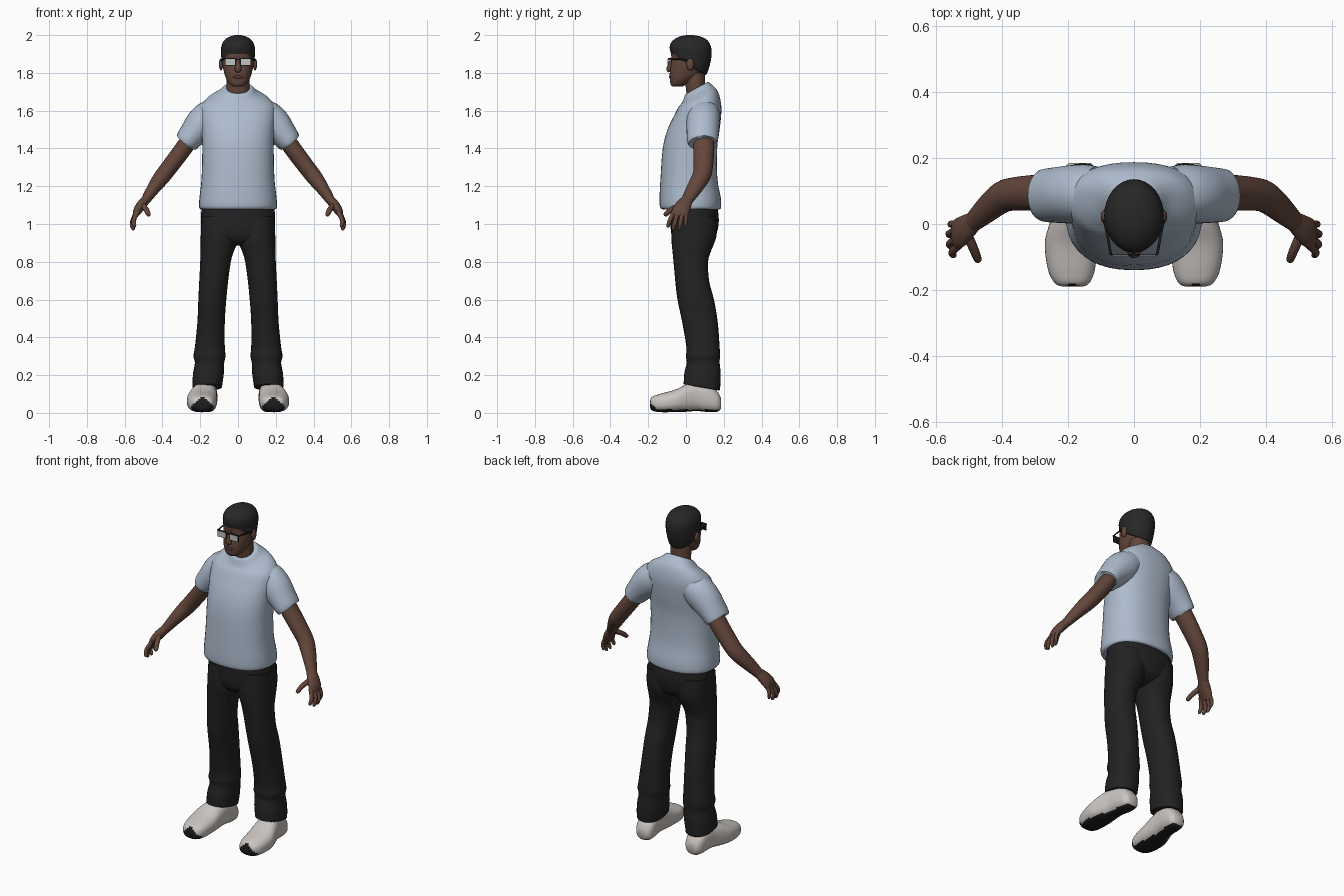
import bpy, bmesh, math
from mathutils import Vector

def material(name, rgb):
    m = bpy.data.materials.new(name)
    m.diffuse_color = (*rgb, 1)
    return m

SHIRT = material("pale blue cotton", (0.42, 0.50, 0.61))
SKIN = material("brown skin", (0.125, 0.062, 0.043))
LIP = material("dark lip", (0.10, 0.042, 0.034))
PANTS = material("charcoal trousers", (0.016, 0.016, 0.016))
HAIR = material("black hair", (0.02, 0.02, 0.02))
SHOE = material("off white shoe", (0.60, 0.56, 0.53))
SOLE = material("black rubber", (0.012, 0.012, 0.012))
LENS = material("pale lens", (0.55, 0.54, 0.54))


def finish(name, bm, mats, mirror=False):
    bmesh.ops.recalc_face_normals(bm, faces=bm.faces[:])
    me = bpy.data.meshes.new(name)
    bm.to_mesh(me)
    bm.free()
    for m in mats:
        me.materials.append(m)
    me.polygons.foreach_set("use_smooth", [True] * len(me.polygons))
    me.set_sharp_from_angle(angle=math.radians(50))
    ob = bpy.data.objects.new(name, me)
    bpy.context.collection.objects.link(ob)
    if mirror:
        ob.modifiers.new("Mirror", "MIRROR").use_mirror_merge = False
    return ob


def smooth_rows(rows, n=3):
    """Catmull-Rom interpolation of number rows."""
    out = []
    for i in range(len(rows) - 1):
        a, b, c, d = rows[max(i - 1, 0)], rows[i], rows[i + 1], rows[min(i + 2, len(rows) - 1)]
        for k in range(n):
            t = k / n
            out.append([0.5 * (2 * q + (r - p) * t + (2 * p - 5 * q + 4 * r - s) * t * t
                               + (3 * q - p - 3 * r + s) * t ** 3)
                        for p, q, r, s in zip(a, b, c, d)])
    return out + [list(rows[-1])]


def loft(name, rings, mat, mirror=False, e=2.0, seg=28, rule=None, mats=None):
    """Skin rings given as (centre, axis u, axis v) with a superellipse section."""
    bm = bmesh.new()
    loops = []
    for c, u, v in rings:
        loop = []
        for i in range(seg):
            a = 2 * math.pi * i / seg
            ca, sa = math.cos(a), math.sin(a)
            loop.append(bm.verts.new(c + u * math.copysign(abs(ca) ** (2 / e), ca)
                                     + v * math.copysign(abs(sa) ** (2 / e), sa)))
        loops.append(loop)
    for p, q in zip(loops, loops[1:]):
        for i in range(seg):
            j = (i + 1) % seg
            bm.faces.new((p[i], p[j], q[j], q[i]))
    bm.faces.new(loops[0])
    bm.faces.new(loops[-1])
    if rule:
        for f in bm.faces:
            f.material_index = rule(f.calc_center_median())
    return finish(name, bm, mats or [mat], mirror)


def stack(name, rows, mat, **kw):
    """Horizontal rings: z, x centre, x radius, y front, y back, tilt."""
    rings = []
    for z, cx, rx, yf, yb, tilt in smooth_rows(rows):
        ry = (yb - yf) / 2
        rings.append((Vector((cx, (yf + yb) / 2, z)), Vector((rx, 0, 0)), Vector((0, ry, ry * tilt))))
    return loft(name, rings, mat, **kw)


def tube(name, rows, mat, **kw):
    """Rings across a path: x, y, z, radius across, radius along y."""
    rows = smooth_rows(rows)
    pts = [Vector(r[:3]) for r in rows]
    rings = []
    for i, r in enumerate(rows):
        t = (pts[min(i + 1, len(pts) - 1)] - pts[max(i - 1, 0)]).normalized()
        u = t.cross(Vector((0, 1, 0))).normalized()
        rings.append((pts[i], u * r[3], u.cross(t) * r[4]))
    return loft(name, rings, mat, **kw)


def box(name, loc, size, mat, mirror=False):
    bm = bmesh.new()
    bmesh.ops.create_cube(bm, size=1)
    for v in bm.verts:
        v.co = Vector([c * s + l for c, s, l in zip(v.co, size, loc)])
    return finish(name, bm, [mat], mirror)


def ball(name, loc, size, mat, mirror=False):
    bm = bmesh.new()
    bmesh.ops.create_uvsphere(bm, u_segments=16, v_segments=10, radius=1)
    for v in bm.verts:
        v.co = Vector([c * s + l for c, s, l in zip(v.co, size, loc)])
    return finish(name, bm, [mat], mirror)


# Shirt body, from hem to tilted collar
stack("shirt_body", [
    (1.078, 0, .195, -.125, .178, 0), (1.09, 0, .206, -.138, .186, 0), (1.14, 0, .204, -.14, .184, 0),
    (1.24, 0, .193, -.135, .166, 0), (1.40, 0, .189, -.123, .165, 0), (1.50, 0, .193, -.098, .178, 0),
    (1.58, 0, .20, -.063, .187, .05), (1.63, 0, .193, -.04, .185, .1), (1.67, 0, .155, -.022, .17, .3),
    (1.695, 0, .105, -.014, .145, .45), (1.716, 0, .079, -.006, .119, .55),
    (1.72, 0, .068, .004, .108, .55)], SHIRT, e=2.3, seg=40)
tube("sleeves", [(.11, .095, 1.595, .075, .08), (.15, .093, 1.565, .09, .088), (.195, .09, 1.525, .088, .088),
                 (.24, .088, 1.475, .073, .084), (.272, .087, 1.435, .064, .08),
                 (.276, .087, 1.43, .056, .072)], SHIRT, mirror=True)

# Arms and hands
tube("arms", [(.25, .09, 1.46, .045, .052), (.285, .095, 1.405, .046, .055), (.375, .09, 1.285, .044, .05),
              (.41, .075, 1.24, .042, .047), (.45, .042, 1.185, .034, .041), (.49, .005, 1.125, .025, .031)],
     SKIN, mirror=True)
tube("palms", [(.483, .011, 1.135, .024, .029), (.515, -.015, 1.095, .026, .042),
               (.535, -.03, 1.065, .021, .046), (.545, -.037, 1.04, .012, .038)], SKIN, mirror=True, seg=20)
fingers = {
    "index_fingers": ((.53, -.063, 1.065), (.552, -.085, 1.02), (.548, -.095, .99), .0115),
    "middle_fingers": ((.54, -.045, 1.055), (.56, -.06, 1.005), (.555, -.068, .975), .0115),
    "ring_fingers": ((.542, -.02, 1.055), (.562, -.03, 1.005), (.555, -.034, .975), .011),
    "little_fingers": ((.538, 0, 1.065), (.557, 0, 1.02), (.553, -.003, .992), .010),
    "thumbs": ((.505, -.035, 1.10), (.485, -.08, 1.075), (.474, -.108, 1.05), .014),
}
for name, (a, b, c, r) in fingers.items():
    tip = Vector(c) + (Vector(c) - Vector(b)).normalized() * .009
    tube(name, [(*a, r * 1.1, r * 1.1), (*b, r, r), (*c, r * .85, r * .85), (*tip, r * .3, r * .3)],
         SKIN, mirror=True, seg=10)

# Trousers: hips and two legs
stack("trouser_hips", [(.885, 0, .05, -.02, .08, 0), (.91, 0, .13, -.06, .135, 0), (.95, 0, .185, -.078, .162, 0),
                       (1.02, 0, .195, -.082, .174, 0), (1.10, 0, .193, -.08, .165, 0)], PANTS, e=2.3, seg=36)
legs = [(1.04, 0, .195, -.07, .16), (.95, 0, .197, -.077, .163), (.90, .004, .198, -.076, .15),
        (.85, .024, .199, -.071, .13), (.80, .038, .20, -.066, .117), (.70, .052, .205, -.057, .122),
        (.60, .062, .21, -.045, .148), (.48, .07, .215, -.02, .168), (.35, .07, .228, .002, .178),
        (.30, .066, .236, 0, .18), (.265, .073, .228, .004, .178), (.21, .075, .238, -.008, .184),
        (.15, .083, .241, -.012, .181), (.136, .086, .239, -.01, .179), (.134, .10, .225, .01, .165)]
stack("trouser_legs", [(z, (a + b) / 2, (b - a) / 2, f, k, -.17 * max(0, 1 - (z - .134) / .12))
                       for z, a, b, f, k in legs], PANTS, mirror=True, e=2.25)

# Shoes: sections along y as y, x centre, half width, z bottom, z top
shoe = [(-.19, .187, .03, .03, .062), (-.18, .188, .052, .013, .085), (-.14, .19, .071, .004, .10),
        (-.06, .191, .08, .004, .122), (0, .184, .073, .006, .15), (.06, .174, .063, .01, .165),
        (.12, .168, .059, .004, .155), (.165, .165, .051, .006, .115), (.186, .165, .032, .022, .078)]
loft("shoes", [(Vector((x, y, (a + b) / 2)), Vector((w, 0, 0)), Vector((0, 0, (b - a) / 2)))
               for y, x, w, a, b in smooth_rows(shoe, 5)], SHOE, mirror=True, e=2.5, seg=36,
     mats=[SHOE, SOLE],
     rule=lambda c: int(c.z < .018 or (c.y < -.163 and c.z < .09 - .9 * abs(c.x - .187))))

# Neck, head and hair
stack("neck", [(1.64, 0, .064, .015, .115, 0), (1.70, 0, .06, .002, .103, 0), (1.80, 0, .06, -.01, .10, 0)], SKIN)
stack("head", [(1.728, 0, .022, -.07, -.02, 0), (1.738, 0, .042, -.081, .0, 0), (1.77, 0, .063, -.086, .05, 0),
               (1.80, 0, .073, -.086, .085, 0), (1.84, 0, .082, -.081, .108, 0), (1.87, 0, .084, -.076, .12, 0),
               (1.91, 0, .083, -.079, .122, 0), (1.95, 0, .07, -.06, .1, 0)], SKIN, e=2.2, seg=32)
stack("hair", [(1.838, 0, .076, -.07, .098, -.55), (1.845, 0, .085, -.078, .11, -.55),
               (1.89, 0, .089, -.085, .130, -.3), (1.93, 0, .090, -.086, .136, -.1), (1.965, 0, .079, -.076, .12, 0),
               (1.988, 0, .053, -.045, .09, 0), (1.998, 0, .025, -.01, .05, 0),
               (2.0, 0, .006, .015, .03, 0)], HAIR, seg=32)
ball("ears", (.09, .022, 1.845), (.011, .02, .032), SKIN, True)
tube("nose", [(0, -.074, 1.88, .009, .008), (0, -.083, 1.85, .011, .01), (0, -.09, 1.82, .018, .014),
              (0, -.086, 1.806, .013, .008)], SKIN, seg=16)
ball("lips", (0, -.082, 1.778), (.026, .009, .009), LIP)

# Glasses
box("glasses_rims", (.041, -.094, 1.859), (.058, .004, .042), SOLE, True)
box("glasses_lenses", (.041, -.0965, 1.857), (.05, .004, .033), LENS, True)
box("glasses_bridge", (0, -.094, 1.871), (.03, .005, .007), SOLE)
tube("glasses_temples", [(.07, -.094, 1.874, .004, .004), (.08, -.04, 1.872, .004, .004),
                         (.092, .02, 1.866, .004, .004)], SOLE, mirror=True, seg=8)
